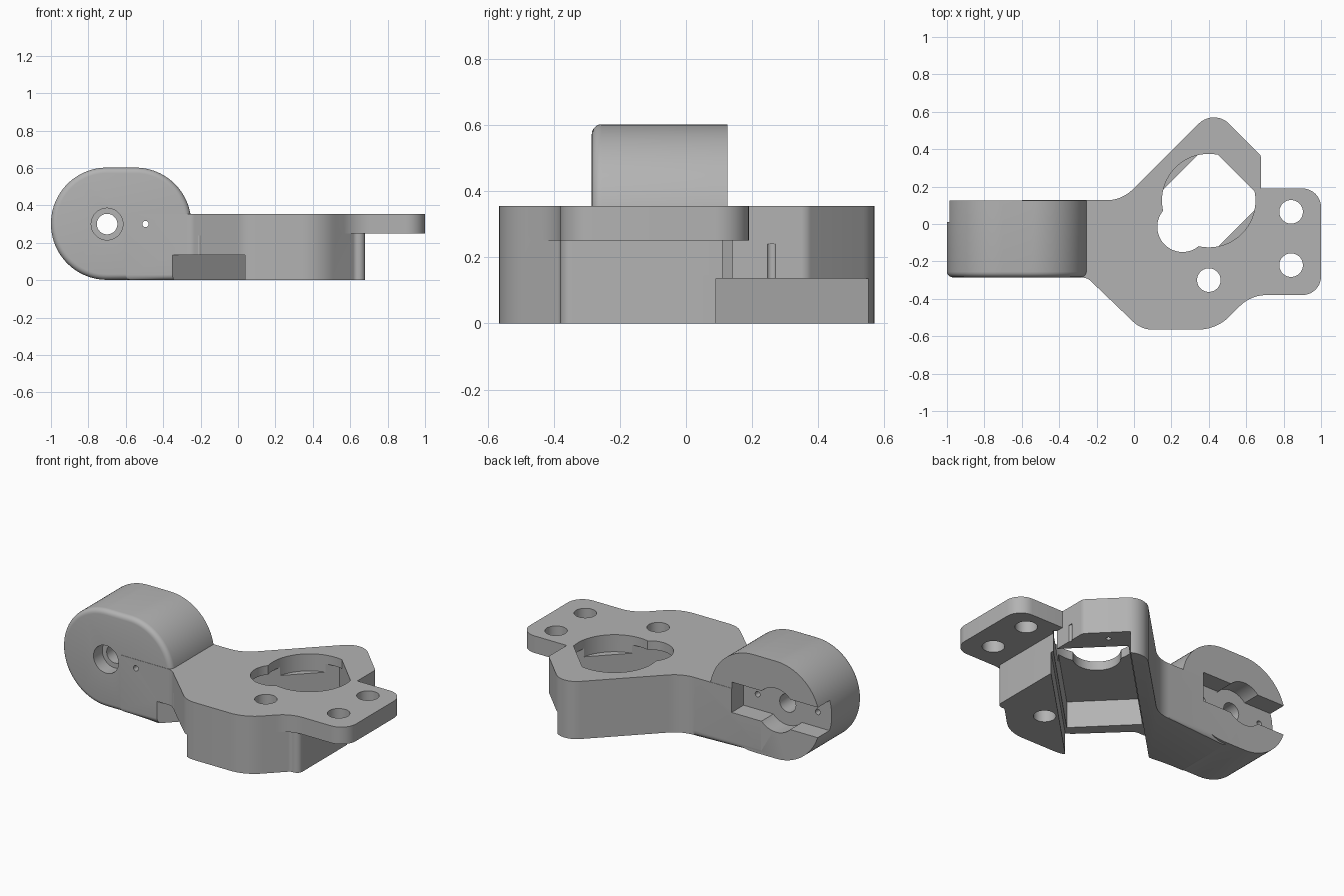
import bpy, bmesh, math
from mathutils import Matrix, Vector

cube = bpy.data.objects.get("Cube")
if cube:
    bpy.data.objects.remove(cube, do_unlink=True)

grey = bpy.data.materials.new("plain grey")
grey.use_nodes = True
grey.diffuse_color = (0.45, 0.45, 0.45, 1)
grey.node_tree.nodes["Principled BSDF"].inputs["Base Color"].default_value = grey.diffuse_color

FLAT = Matrix.Identity(4)
UPRIGHT = Matrix.Rotation(math.pi / 2, 4, "X")    # profile in x-z, depth along -y
DIAGONAL = Matrix.Rotation(math.pi / 4, 4, "Z")   # frame of the motor pocket


def outline(corners, steps=10):
    """Polygon from (x, y, fillet radius) corners."""
    pts = []
    for i, (x, y, r) in enumerate(corners):
        p = Vector((x, y))
        if r == 0:
            pts.append(p)
            continue
        a = (Vector(corners[i - 1][:2]) - p).normalized()
        b = (Vector(corners[(i + 1) % len(corners)][:2]) - p).normalized()
        half = a.angle(b) / 2
        center = p + (a + b).normalized() * (r / math.sin(half))
        start = p + a * (r / math.tan(half)) - center
        end = p + b * (r / math.tan(half)) - center
        sweep = math.pi - 2 * half
        if start.x * end.y - start.y * end.x < 0:
            sweep = -sweep
        for k in range(steps + 1):
            t = sweep * k / steps
            c, s = math.cos(t), math.sin(t)
            pts.append(center + Vector((start.x * c - start.y * s, start.x * s + start.y * c)))
    return pts


def circle(x, y, r, n=48):
    return [Vector((x + r * math.cos(math.tau * k / n), y + r * math.sin(math.tau * k / n)))
            for k in range(n)]


def rect(x0, x1, y0, y1):
    return [Vector((x0, y0)), Vector((x1, y0)), Vector((x1, y1)), Vector((x0, y1))]


def prism(name, pts, z0, z1, frame=FLAT, round_low=0, round_high=0):
    """Closed prism over a counter-clockwise outline, with optional rounded rims."""
    pts = [p for i, p in enumerate(pts) if (p - pts[i - 1]).length > 0.001]
    bm = bmesh.new()
    low = [bm.verts.new((p.x, p.y, z0)) for p in pts]
    high = [bm.verts.new((p.x, p.y, z1)) for p in pts]
    bm.faces.new(low[::-1])
    bm.faces.new(high)
    for i in range(len(pts)):
        bm.faces.new((low[i - 1], low[i], high[i], high[i - 1]))
    for z, r in ((z0, round_low), (z1, round_high)):
        if r:
            rim = [e for e in bm.edges if all(abs(v.co.z - z) < 1e-5 for v in e.verts)]
            bmesh.ops.bevel(bm, geom=rim, offset=r, segments=5, profile=0.5, affect="EDGES")
    bm.transform(frame)
    mesh = bpy.data.meshes.new(name)
    bm.to_mesh(mesh)
    bm.free()
    mesh.materials.append(grey)
    obj = bpy.data.objects.new(name, mesh)
    bpy.context.collection.objects.link(obj)
    return obj


def combine(target, tool, operation):
    tool.hide_render = True
    mod = target.modifiers.new(operation.lower(), "BOOLEAN")
    mod.operation, mod.solver, mod.object = operation, "EXACT", tool
    bpy.context.view_layer.objects.active = target
    bpy.ops.object.modifier_apply(modifier=mod.name)
    bpy.data.objects.remove(tool, do_unlink=True)


# Body plate with rounded lower rim
bracket = prism("bracket", outline([
    (-.6, -.287, 0), (-.25, -.287, .06), (.04, -.565, .15), (.44, -.565, .24),
    (.625, -.38, .03), (.68, -.38, .035), (.68, .365, .04), (.4275, .6175, .115),
    (-.065, .127, .2), (-.6, .127, 0)]), 0, .355, round_low=.03)

# Mounting flange and round hinge block
flange = prism("flange", outline([
    (.52, -.485, 0), (.625, -.38, .2), (1, -.38, .1), (1, .19, .1), (.52, .19, 0)]), .25, .355)
hinge = prism("hinge_block", outline([
    (-1, .002, .299), (-.25, .002, .299), (-.25, .602, .299), (-1, .602, .299)], 24),
    -.125, .285, UPRIGHT, .03, .03)
for part in (flange, hinge):
    combine(bracket, part, "UNION")

# Motor opening: large bore flattened at the pocket end
V, U, END = .371, -.194, .58
bore = [p for p in circle(V, U, .25, 64) if p.x < END]
cutters = [
    prism("tab_channel", rect(-.46, .95, -.417, .045), -.1, .135, DIAGONAL),
    prism("motor_pocket", rect(-.30, END, -.403, .02), -.1, .30, DIAGONAL),
    prism("motor_bore", bore, .25, .5, DIAGONAL),
    prism("gear_bore", circle(.173, U, .135), .2, .5, DIAGONAL),
]
for v in (-.39, .67):
    for u in (-.11, .11):
        cutters.append(prism("tab_screw", circle(v, U + u, .015, 16), .1, .24, DIAGONAL))

# Mounting holes
for x, y in ((.84, .065), (.84, -.22), (.4, -.3)):
    cutters.append(prism("mount_hole", circle(x, y, .063), -.1, .5))

# Hinge bore, counterbore, lever recess and its screws
cutters += [
    prism("hinge_bore", circle(-.7, .3, .055), -.3, .4, UPRIGHT),
    prism("counterbore", circle(-.7, .3, .085), .2, .4, UPRIGHT),
    prism("lever_slot", rect(-1.1, -.4, .207, .393), -.3, -.01, UPRIGHT),
    prism("lever_hub", circle(-.7, .3, .135), -.3, -.01, UPRIGHT),
    prism("lever_screw", circle(-.495, .3, .017, 16), -.3, .4, UPRIGHT),
    prism("blind_screw", circle(-.905, .3, .017, 16), -.3, .15, UPRIGHT),
]
for tool in cutters:
    combine(bracket, tool, "DIFFERENCE")

bpy.ops.object.select_all(action="DESELECT")
bracket.select_set(True)
bpy.context.view_layer.objects.active = bracket
bpy.ops.object.shade_smooth_by_angle(angle=math.radians(30))
